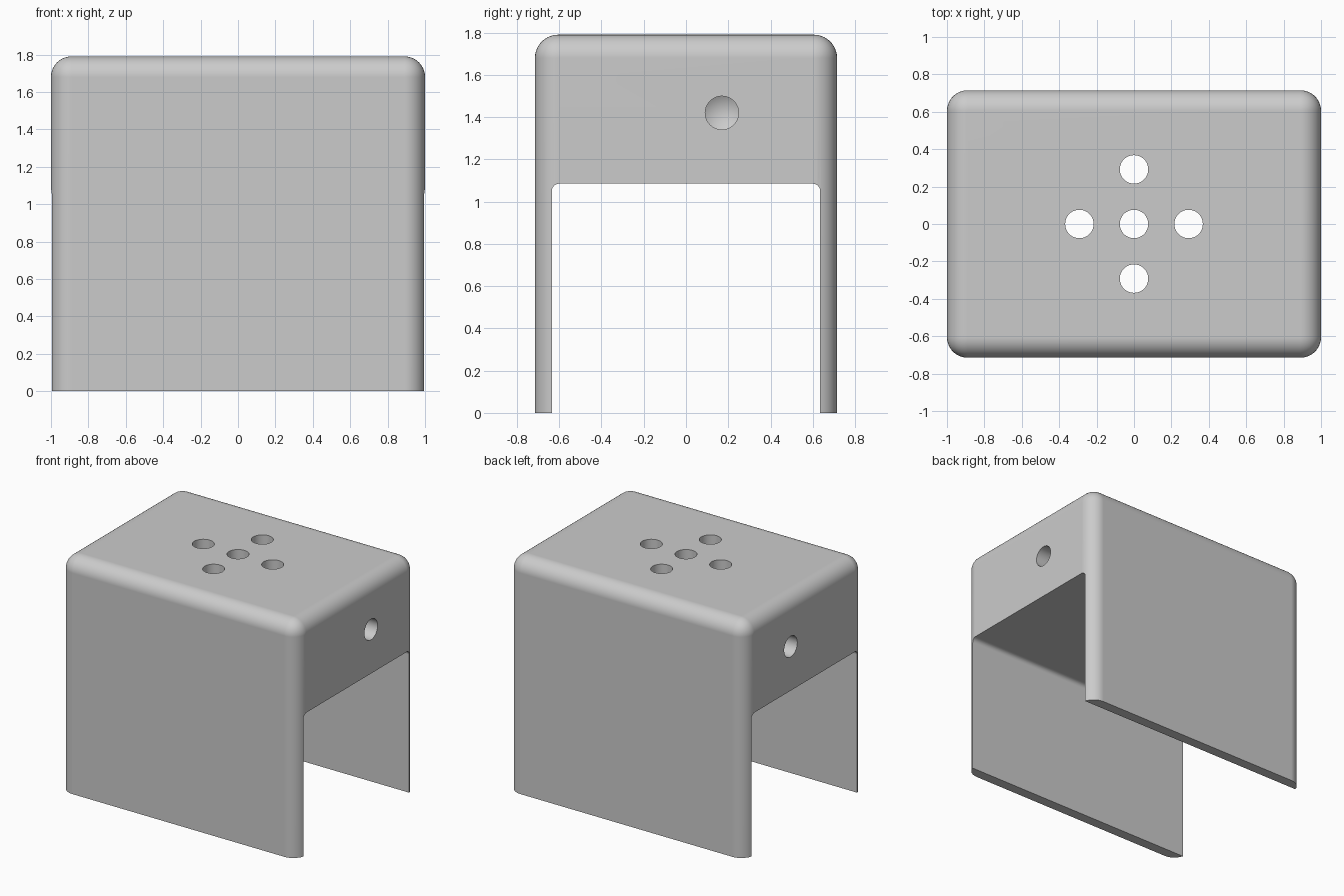
import bpy, bmesh, math
from mathutils import Matrix

if "Cube" in bpy.data.objects:
    bpy.data.objects.remove(bpy.data.objects["Cube"], do_unlink=True)

WIDTH, DEPTH, HEIGHT = 2.0, 1.43, 1.79
CEILING, WALL = 1.085, 0.08      # underside of the solid top, thickness of the walls
TOP_HOLE, SIDE_HOLE = 0.076, 0.079

grey = bpy.data.materials.new("plain grey")
grey.use_nodes = True
colour = (0.6, 0.6, 0.6, 1)
grey.diffuse_color = colour
grey.node_tree.nodes["Principled BSDF"].inputs["Base Color"].default_value = colour


def make_object(name, bm):
    bmesh.ops.recalc_face_normals(bm, faces=bm.faces)
    mesh = bpy.data.meshes.new(name)
    bm.to_mesh(mesh)
    bm.free()
    mesh.materials.append(grey)
    obj = bpy.data.objects.new(name, mesh)
    bpy.context.collection.objects.link(obj)
    return obj


def rounded_box(name, size, bottom, radius, segments, pick):
    """Box standing on the given height, with the picked edges rounded."""
    bm = bmesh.new()
    place = Matrix.Translation((0, 0, bottom + size[2] / 2)) @ Matrix.Diagonal((*size, 1))
    bmesh.ops.create_cube(bm, size=1, matrix=place)
    edges = [e for e in bm.edges if pick(e)]
    bmesh.ops.bevel(bm, geom=edges, offset=radius, segments=segments,
                    profile=0.5, affect='EDGES')
    return make_object(name, bm)


def drill(name, radius, start, end, tip, matrix):
    """Round cutter along local z, closed by a cone of the given tip length."""
    bm = bmesh.new()
    bmesh.ops.create_circle(bm, cap_ends=True, segments=48, radius=radius,
                            matrix=Matrix.Translation((0, 0, start)))
    side = bmesh.ops.extrude_face_region(bm, geom=bm.faces[:])
    end_verts = [v for v in side["geom"] if isinstance(v, bmesh.types.BMVert)]
    bmesh.ops.translate(bm, verts=end_verts, vec=(0, 0, end - start))
    if tip:
        cap = next(f for f in bm.faces if all(v in end_verts for v in f.verts))
        poke = bmesh.ops.poke(bm, faces=[cap])
        poke["verts"][0].co.z += tip
    bm.transform(matrix)
    return make_object(name, bm)


# Solid body, rounded everywhere except around its base
body = rounded_box("bracket_body", (WIDTH, DEPTH, HEIGHT), 0, 0.11, 10,
                   lambda e: any(v.co.z > 0.01 for v in e.verts))

# Open channel running from side to side
cutters = [rounded_box("channel_cutter", (WIDTH + 1, DEPTH - 2 * WALL, CEILING + 0.5),
                       -0.5, 0.035, 6,
                       lambda e: all(v.co.z > 0.5 for v in e.verts)
                       and abs(e.verts[0].co.y - e.verts[1].co.y) < 0.01)]

# Cross of five holes through the top
for x, y in ((0, 0), (0.292, 0), (-0.292, 0), (0, 0.292), (0, -0.292)):
    cutters.append(drill("top_hole_cutter", TOP_HOLE, CEILING - 0.2, HEIGHT + 0.2, 0,
                         Matrix.Translation((x, y, 0))))

# One blind drilled hole in each side
for side in (1, -1):
    turn = Matrix.Rotation(-side * math.pi / 2, 4, 'Y')
    cutters.append(drill("side_hole_cutter", SIDE_HOLE, -0.2, 0.4, 0.047,
                         Matrix.Translation((side * WIDTH / 2, 0.17, 1.42)) @ turn))

bpy.ops.object.select_all(action='DESELECT')
bpy.context.view_layer.objects.active = body
body.select_set(True)
for cutter in cutters:
    cut = body.modifiers.new("cut", 'BOOLEAN')
    cut.operation, cut.solver, cut.object = 'DIFFERENCE', 'EXACT', cutter
    bpy.ops.object.modifier_apply(modifier=cut.name)
    bpy.data.objects.remove(cutter, do_unlink=True)

# Smooth rounded edges, crisp cut edges, flat large faces
bpy.ops.object.shade_smooth_by_angle(angle=math.radians(25))
weighted = body.modifiers.new("even shading", 'WEIGHTED_NORMAL')
weighted.keep_sharp = True
